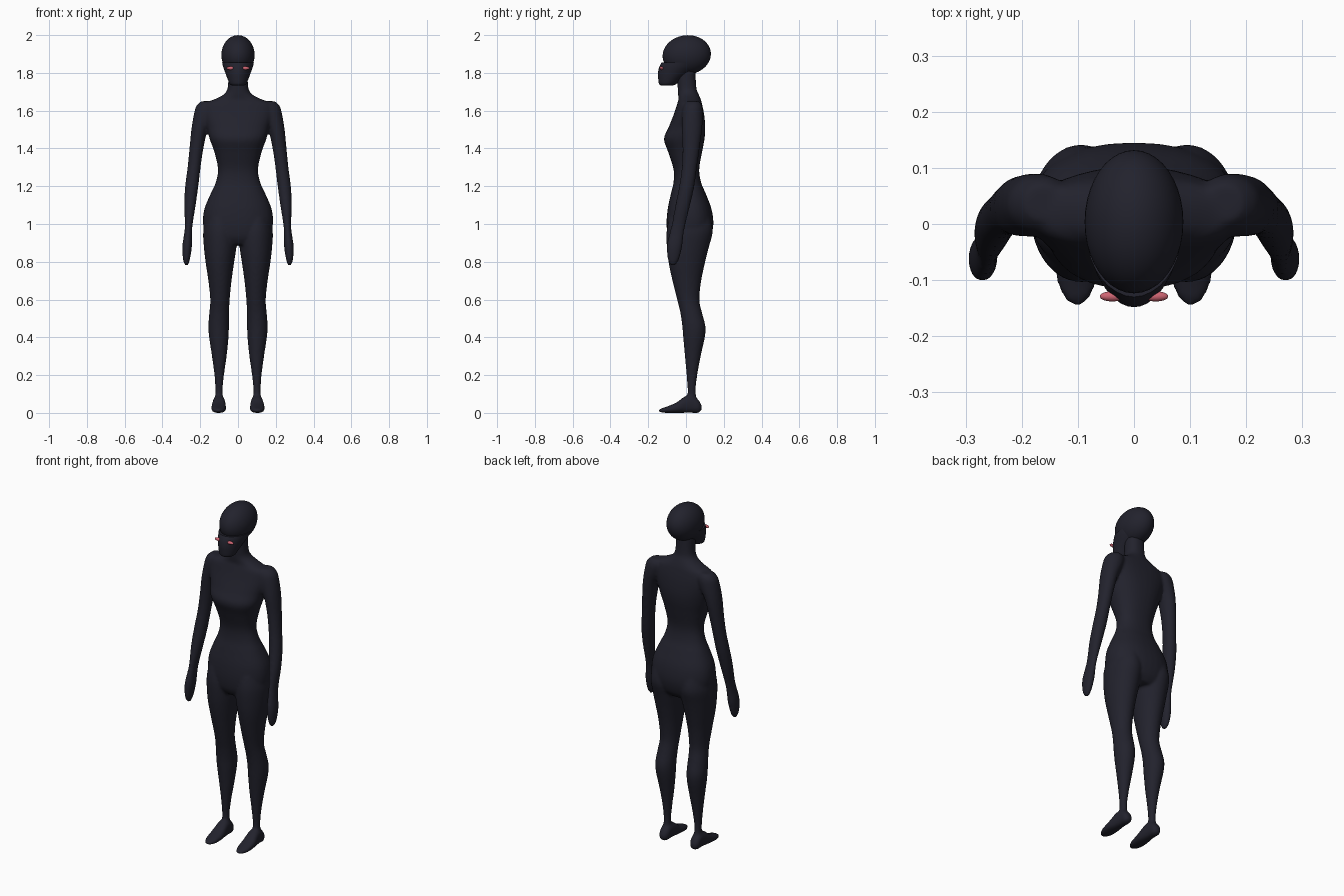
import bpy
import bmesh
from math import cos, sin, pi, copysign
from mathutils import Vector, Matrix

default_cube = bpy.data.objects.get("Cube")
if default_cube:
    bpy.data.objects.remove(default_cube, do_unlink=True)


def make_material(name, colour):
    mat = bpy.data.materials.new(name)
    mat.diffuse_color = (*colour, 1)
    mat.use_nodes = True
    shader = next(n for n in mat.node_tree.nodes if n.type == "BSDF_PRINCIPLED")
    shader.inputs["Base Color"].default_value = (*colour, 1)
    return mat


charcoal = make_material("charcoal blue", (0.016, 0.016, 0.026))
rose_red = make_material("rose red", (0.62, 0.13, 0.17))


def spline(sections, steps=4):
    """Smoothly interpolate between the section tuples."""
    points = [Vector(s) for s in sections]
    padded = [points[0]] + points + [points[-1]]
    result = []
    for p0, p1, p2, p3 in zip(padded, padded[1:], padded[2:], padded[3:]):
        for i in range(steps):
            t = i / steps
            result.append(p1 + (p2 - p0) * (t / 2)
                          + (p0 * 2 - p1 * 5 + p2 * 4 - p3) * (t * t / 2)
                          + (p1 * 3 - p0 - p2 * 3 + p3) * (t ** 3 / 2))
    return result + [points[-1]]


def rounded(value, power):
    return copysign(abs(value) ** (2 / power), value)


def loft(bm, sections, side=1, along="z", power=2.0, sides=32):
    """Skin closed rings; a section is (position, x min, x max, depth min, depth max)."""
    rings = []
    for position, x0, x1, d0, d1 in spline(sections):
        ring = []
        for i in range(sides):
            angle = 2 * pi * i / sides
            x = (x0 + x1) / 2 + (x1 - x0) / 2 * rounded(cos(angle), power)
            d = (d0 + d1) / 2 + (d1 - d0) / 2 * rounded(sin(angle), power)
            place = (side * x, d, position) if along == "z" else (side * x, position, d)
            ring.append(bm.verts.new(place))
        rings.append(ring)
    faces = [bm.faces.new(rings[0]), bm.faces.new(rings[-1])]
    for low, high in zip(rings, rings[1:]):
        for i in range(sides):
            j = (i + 1) % sides
            faces.append(bm.faces.new((low[i], low[j], high[j], high[i])))
    bmesh.ops.recalc_face_normals(bm, faces=faces)


def ellipsoid(bm, centre, radii, tilt=0.0):
    matrix = (Matrix.Translation(centre) @ Matrix.Rotation(tilt, 4, "X")
              @ Matrix.Diagonal((*radii, 1)))
    bmesh.ops.create_uvsphere(bm, u_segments=40, v_segments=24, radius=1, matrix=matrix)


def finish(bm, name, mat):
    mesh = bpy.data.meshes.new(name)
    bm.to_mesh(mesh)
    bm.free()
    mesh.materials.append(mat)
    mesh.shade_smooth()
    obj = bpy.data.objects.new(name, mesh)
    bpy.context.scene.collection.objects.link(obj)
    return obj


def fuse(obj, voxel, repeats):
    """Blend overlapping volumes into one smooth skin."""
    remesh = obj.modifiers.new("fuse", "REMESH")
    remesh.mode = "VOXEL"
    remesh.voxel_size = voxel
    remesh.use_smooth_shade = True
    smooth = obj.modifiers.new("soften", "SMOOTH")
    smooth.factor = 0.5
    smooth.iterations = repeats


# Torso and neck: height, half width, front, back
torso = [(.89, .11, -.07, .10), (.93, .165, -.095, .13), (1, .185, -.103, .145),
         (1.08, .178, -.097, .135), (1.16, .145, -.08, .105), (1.22, .118, -.066, .08),
         (1.29, .106, -.066, .07), (1.38, .125, -.094, .085), (1.45, .15, -.117, .098),
         (1.51, .165, -.093, .102), (1.58, .185, -.065, .096), (1.635, .18, -.047, .085),
         (1.66, .125, -.04, .078), (1.685, .077, -.042, .068), (1.72, .055, -.044, .055),
         (1.82, .05, -.05, .05)]

# Arm and hand: height, inner, outer, front, back
arm = [(.78, .265, .28, -.08, -.058), (.81, .255, .291, -.096, -.038),
       (.88, .244, .295, -.102, -.02), (.95, .243, .285, -.088, -.012),
       (1, .24, .281, -.075, -.002), (1.1, .224, .285, -.056, .022),
       (1.2, .21, .28, -.036, .044), (1.3, .198, .267, -.022, .058),
       (1.4, .183, .257, -.018, .072), (1.5, .16, .247, -.022, .085),
       (1.58, .12, .234, -.022, .09), (1.625, .11, .221, -.014, .086),
       (1.65, .13, .195, .005, .07)]

# Leg: height, inner, outer, front, back
leg = [(.03, .078, .122, .005, .06), (.12, .081, .12, .008, .052),
       (.2, .074, .125, .003, .06), (.3, .06, .138, -.006, .078),
       (.4, .05, .153, -.015, .1), (.46, .048, .157, -.02, .103),
       (.53, .047, .152, -.03, .085), (.6, .044, .147, -.047, .071),
       (.7, .034, .157, -.072, .081), (.8, .02, .172, -.093, .102),
       (.88, .008, .181, -.102, .122), (.96, .004, .184, -.103, .142),
       (1.03, .02, .17, -.09, .13)]

# Foot, heel to toe: depth, inner, outer, bottom, top
foot = [(.083, .088, .115, .015, .04), (.065, .073, .128, 0, .07),
        (.03, .07, .131, 0, .095), (-.01, .066, .136, 0, .085),
        (-.05, .063, .141, 0, .055), (-.1, .066, .138, 0, .034),
        (-.13, .078, .126, .002, .024), (-.145, .092, .112, .008, .016)]

bm = bmesh.new()
loft(bm, [(z, -w, w, front, back) for z, w, front, back in torso], power=2.3)
for side in (1, -1):
    loft(bm, arm, side)
    loft(bm, leg, side)
    loft(bm, foot, side, along="y", power=2.4)
body = finish(bm, "body", charcoal)
fuse(body, 0.008, 5)

# Skull
bm = bmesh.new()
ellipsoid(bm, (0, .004, 1.895), (.088, .128, .104), tilt=.12)
skull = finish(bm, "skull", charcoal)

# Lower face, fitted like a mask with a fine upper rim: height, half width, front, back
face = [(1.733, .03, -.132, -.07), (1.742, .044, -.143, -.05), (1.77, .056, -.147, -.015),
        (1.8, .067, -.148, .03), (1.83, .078, -.142, .07), (1.855, .084, -.13, .085)]
bm = bmesh.new()
loft(bm, [(z, -w, w, front, back) for z, w, front, back in face], power=1.9)
mask = finish(bm, "face_mask", charcoal)

# Eyes
for side, label in ((1, "left"), (-1, "right")):
    bm = bmesh.new()
    ellipsoid(bm, (side * .039, -.129, 1.825), (.022, .009, .009))
    finish(bm, label + "_eye", rose_red)

# Keep the mask rim crisp
bpy.ops.object.select_all(action="DESELECT")
mask.select_set(True)
bpy.context.view_layer.objects.active = mask
bpy.ops.object.shade_smooth_by_angle(angle=pi / 4)
